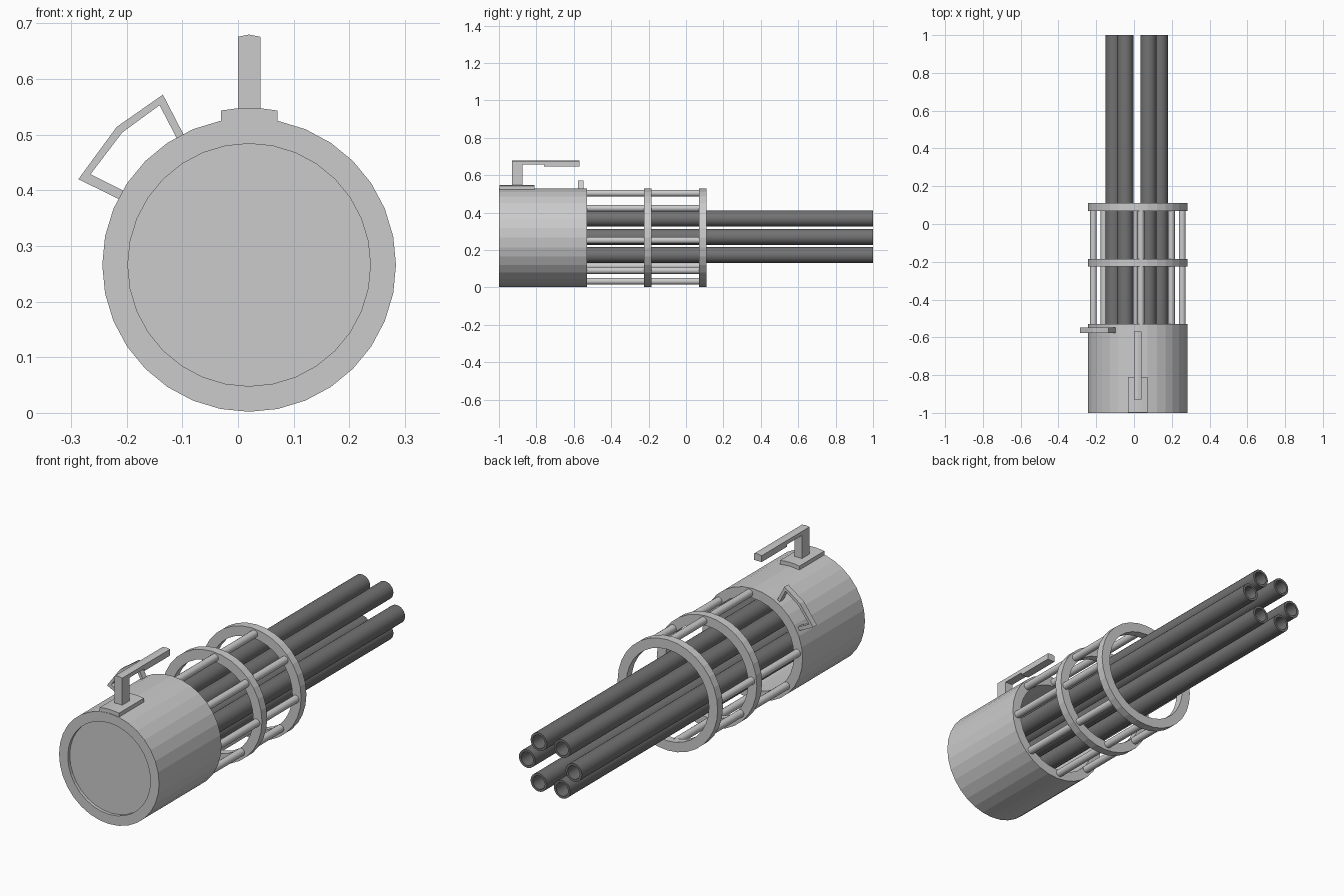
import bpy, bmesh
from math import cos, sin, pi, radians

if "Cube" in bpy.data.objects:
    bpy.data.objects.remove(bpy.data.objects["Cube"])

CX, CZ, R = 0.02, 0.266, 0.264

dark = bpy.data.materials.new("dark_metal")
dark.diffuse_color = (0.17, 0.17, 0.17, 1)
dark.use_nodes = True
dark.node_tree.nodes["Principled BSDF"].inputs["Base Color"].default_value = dark.diffuse_color


def finish(name, bm, mat=None, smooth=False):
    bmesh.ops.recalc_face_normals(bm, faces=bm.faces)
    me = bpy.data.meshes.new(name)
    bm.to_mesh(me)
    bm.free()
    ob = bpy.data.objects.new(name, me)
    bpy.context.collection.objects.link(ob)
    if mat:
        me.materials.append(mat)
    if smooth:
        bpy.ops.object.select_all(action='DESELECT')
        ob.select_set(True)
        bpy.context.view_layer.objects.active = ob
        bpy.ops.object.shade_smooth_by_angle(angle=radians(40))
    return ob


def tube(name, x, z, r_out, r_in, y0, y1, n, mat=None, smooth=False):
    """Hollow cylinder along y."""
    bm = bmesh.new()
    loops = [[bm.verts.new((x + r * cos(2 * pi * i / n), y, z + r * sin(2 * pi * i / n)))
              for i in range(n)]
             for r, y in ((r_out, y0), (r_out, y1), (r_in, y1), (r_in, y0))]
    for k in range(4):
        a, b = loops[k], loops[(k + 1) % 4]
        for i in range(n):
            j = (i + 1) % n
            bm.faces.new((a[i], a[j], b[j], b[i]))
    return finish(name, bm, mat, smooth)


def prism(name, pts, y0, y1, smooth=False):
    """Extrude an (x, z) outline along y."""
    bm = bmesh.new()
    face = bm.faces.new([bm.verts.new((x, y0, z)) for x, z in pts])
    ext = bmesh.ops.extrude_face_region(bm, geom=[face])
    for v in ext["geom"]:
        if isinstance(v, bmesh.types.BMVert):
            v.co.y = y1
    return finish(name, bm, None, smooth)


def circle(x, z, r, n):
    return [(x + r * cos(2 * pi * i / n), z + r * sin(2 * pi * i / n)) for i in range(n)]


# drum housing with a slightly recessed end plate
tube("drum_housing", CX, CZ, R, 0.218, -1.0, -0.53, 32)
prism("drum_end_plate", circle(CX, CZ, 0.219, 32), -0.985, -0.96)

# cage rings
tube("cage_ring_rear", CX, CZ, R, 0.218, -0.225, -0.185, 32)
tube("cage_ring_front", CX, CZ, R, 0.218, 0.07, 0.11, 32)

# cage rods, one position left free beside the side handle
for i in range(8):
    if i == 1:
        continue
    a = radians(86 + 45 * i)
    prism(f"cage_rod_{i}", circle(CX + 0.236 * cos(a), CZ + 0.003 + 0.236 * sin(a), 0.018, 16),
          -0.54, 0.08, True)

# six hollow barrels
for i in range(6):
    a = i * pi / 3
    tube(f"barrel_{i}", 0.015 + 0.123 * cos(a), 0.271 + 0.112 * sin(a),
         0.043, 0.032, -0.965, 1.0, 24, dark, True)

# carrying handle: curved base plate, post, arm and grip pad
top = [(CX + dx, CZ + (0.282 ** 2 - dx ** 2) ** 0.5) for dx in (0.051, 0.025, 0, -0.025, -0.051)]
prism("handle_base", [(-0.031, 0.515), (0.071, 0.515)] + top, -0.998, -0.81)
prism("handle_post", [(0, 0.54), (0.04, 0.54), (0.04, 0.66), (0, 0.66)], -0.93, -0.873)
prism("handle_arm", [(0, 0.657), (0.04, 0.657), (0.04, 0.676), (0.02, 0.68), (0, 0.676)],
      -0.93, -0.57)
prism("handle_grip", [(0, 0.646), (0.04, 0.646), (0.04, 0.658), (0, 0.658)], -0.76, -0.57)

# bent side handle
prism("side_handle",
      [(-0.09, 0.485), (-0.135, 0.572), (-0.218, 0.514), (-0.287, 0.42), (-0.195, 0.375),
       (-0.195, 0.394), (-0.265, 0.429), (-0.208, 0.504), (-0.141, 0.553), (-0.103, 0.48)],
      -0.577, -0.548)
